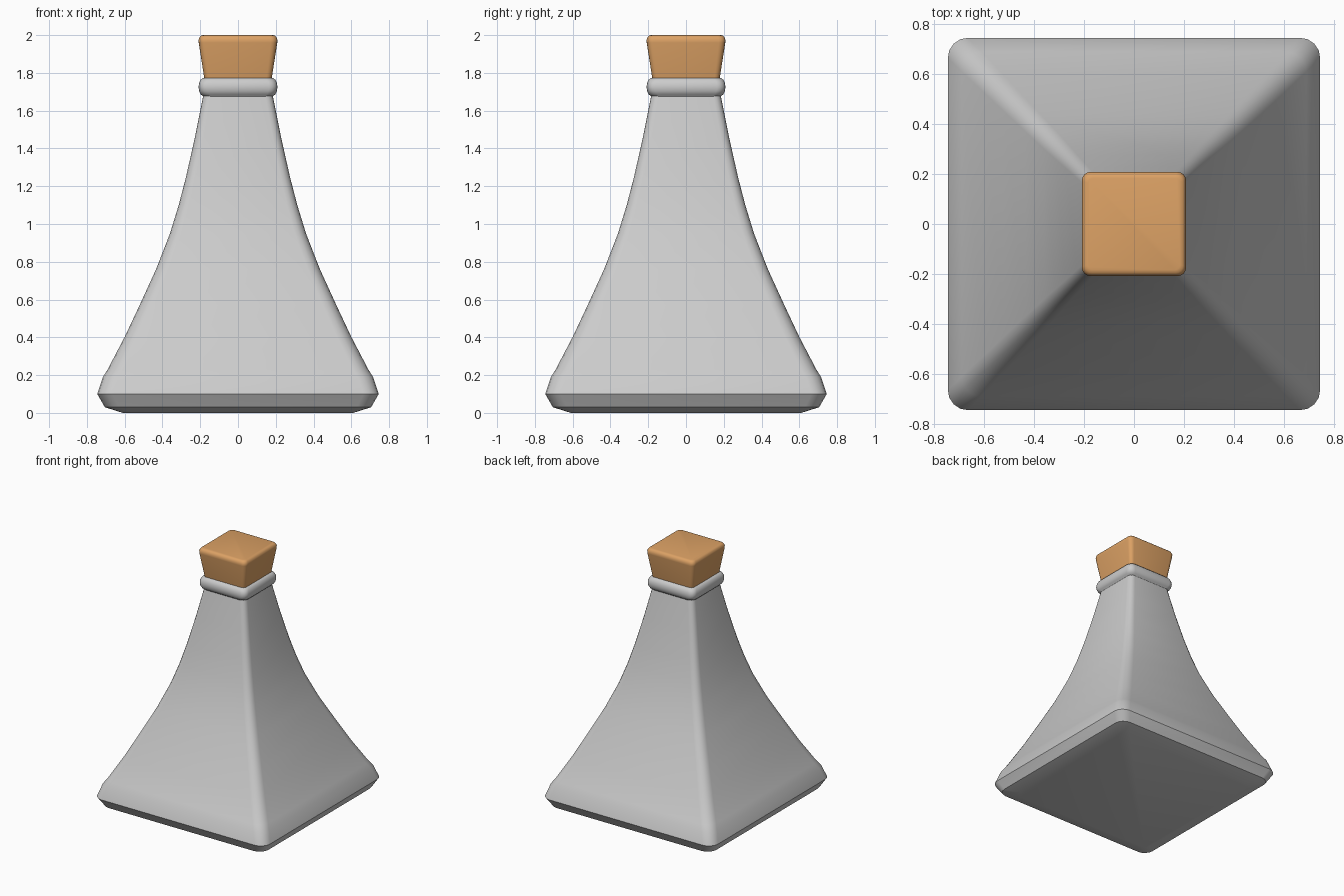
import bpy, bmesh, math

if "Cube" in bpy.data.objects:
    bpy.data.objects.remove(bpy.data.objects["Cube"])

def ring_points(half, radius, z, segs=4):
    """Rounded-square cross-section."""
    pts = []
    c = half - radius
    for q in range(4):
        mid = math.pi / 4 + q * math.pi / 2
        cx = c * (1 if math.cos(mid) > 0 else -1)
        cy = c * (1 if math.sin(mid) > 0 else -1)
        for i in range(segs + 1):
            a = q * math.pi / 2 + i / segs * math.pi / 2
            pts.append((cx + radius * math.cos(a), cy + radius * math.sin(a), z))
    return pts

def loft(name, profile, angle):
    """Skin a stack of (z, half width, corner radius) sections."""
    bm = bmesh.new()
    rings = [[bm.verts.new(p) for p in ring_points(h, r, z)] for z, h, r in profile]
    n = len(rings[0])
    for a, b in zip(rings, rings[1:]):
        for i in range(n):
            j = (i + 1) % n
            bm.faces.new((a[i], a[j], b[j], b[i]))
    bm.faces.new(rings[0][::-1])
    bm.faces.new(rings[-1])
    bmesh.ops.recalc_face_normals(bm, faces=bm.faces)
    me = bpy.data.meshes.new(name)
    bm.to_mesh(me)
    bm.free()
    ob = bpy.data.objects.new(name, me)
    bpy.context.collection.objects.link(ob)
    bpy.ops.object.select_all(action='DESELECT')
    ob.select_set(True)
    bpy.context.view_layer.objects.active = ob
    bpy.ops.object.shade_smooth_by_angle(angle=math.radians(angle))
    return ob

# Flask body: chamfered foot, concave flanks, narrow neck
loft("flask_body", [
    (0.0, 0.61, 0.06), (0.03, 0.705, 0.075), (0.10, 0.745, 0.08),
    (0.19, 0.715, 0.08), (0.23, 0.69, 0.08), (0.40, 0.601, 0.075),
    (0.57, 0.521, 0.07), (0.76, 0.434, 0.065), (0.95, 0.36, 0.06),
    (1.10, 0.314, 0.055), (1.25, 0.275, 0.05), (1.46, 0.228, 0.045),
    (1.69, 0.182, 0.04)], 32)

# Rounded lip around the neck
lip = [(1.675, 0.17, 0.035), (1.675, 0.185, 0.04)]
for i in range(7):
    a = math.radians(-75 + 25 * i)
    lip.append((1.725 + 0.05 * math.sin(a), 0.178 + 0.031 * math.cos(a), 0.045))
lip.append((1.775, 0.17, 0.035))
loft("neck_lip", lip, 40)

# Tapered square stopper with softened top edge
cork = loft("stopper", [
    (1.70, 0.165, 0.025), (1.775, 0.179, 0.028), (1.96, 0.208, 0.035),
    (1.975, 0.209, 0.036), (1.99, 0.203, 0.033), (1.997, 0.195, 0.028),
    (2.0, 0.184, 0.02)], 50)
mat = bpy.data.materials.new("cork")
mat.diffuse_color = (0.72, 0.36, 0.13, 1)
mat.use_nodes = True
mat.node_tree.nodes["Principled BSDF"].inputs["Base Color"].default_value = mat.diffuse_color
cork.data.materials.append(mat)
